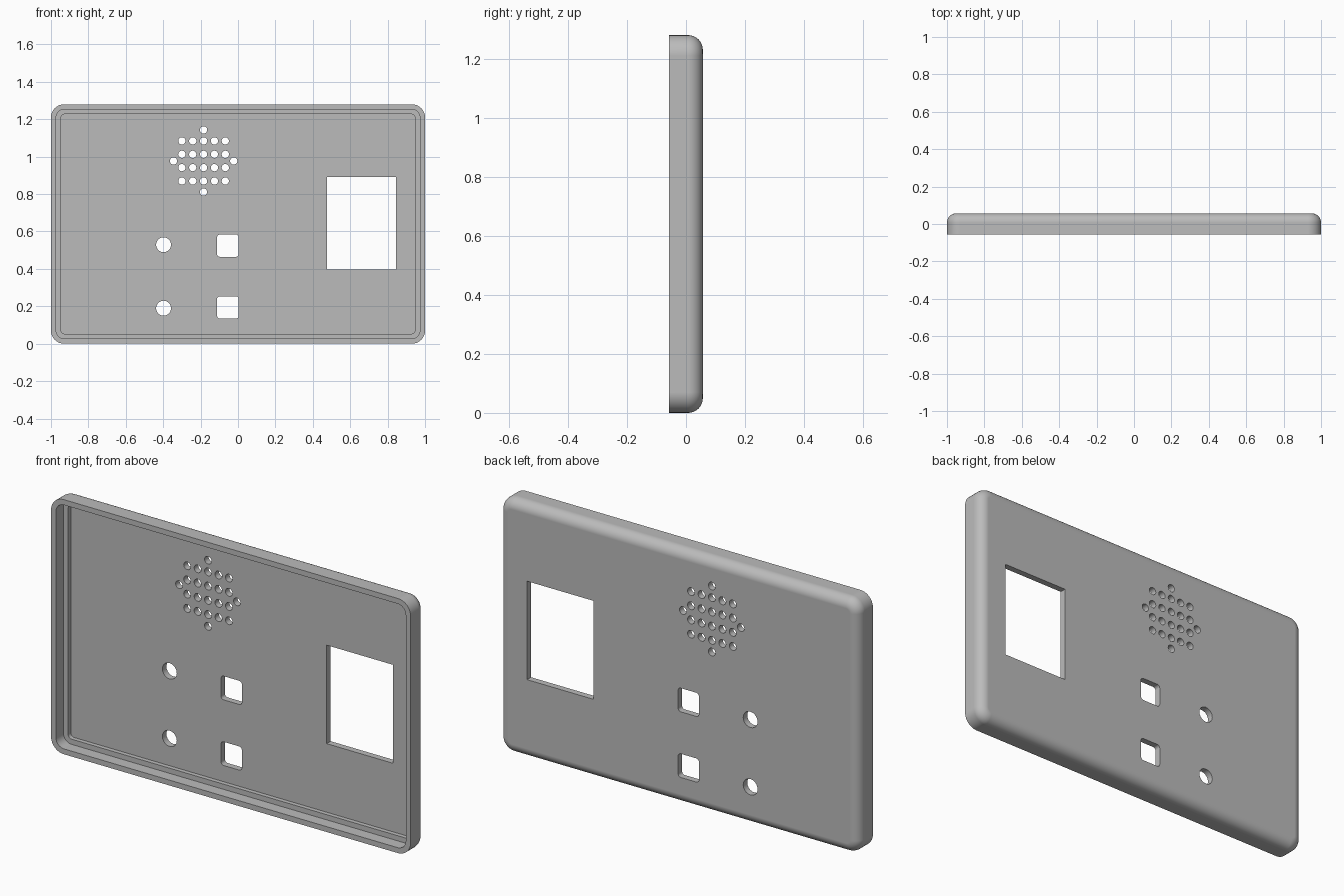
import bpy
import bmesh
from math import cos, sin, pi, radians

cube = bpy.data.objects.get("Cube")
if cube:
    bpy.data.objects.remove(cube, do_unlink=True)

WIDTH, HEIGHT, FRONT, BACK = 2.0, 1.28, -0.057, 0.057
CORNER, FILLET = 0.07, 0.05
LEDGE_Y, FLOOR_Y = 0.003, 0.025

grey = bpy.data.materials.new("plain_grey")
grey.use_nodes = True
grey.diffuse_color = (0.5, 0.5, 0.5, 1)
grey.node_tree.nodes["Principled BSDF"].inputs["Base Color"].default_value = (0.5, 0.5, 0.5, 1)


def rounded_ring(bm, x, z, w, h, r, y, steps=8):
    """Loop of vertices around a rounded rectangle in the xz plane."""
    ring = []
    for i, (sx, sz) in enumerate([(1, 1), (-1, 1), (-1, -1), (1, -1)]):
        cx, cz = x + sx * (w / 2 - r), z + sz * (h / 2 - r)
        for k in range(steps + 1 if r else 1):
            # full circles share the vertex where two corners meet
            if k == steps and 2 * r >= min(w, h):
                continue
            a = (i + k / steps) * pi / 2
            ring.append(bm.verts.new((cx + r * cos(a), y, cz + r * sin(a))))
    return ring


def loft(bm, rings):
    """Skin consecutive rings and cap both ends."""
    for a, b in zip(rings, rings[1:]):
        n = len(a)
        for i in range(n):
            j = (i + 1) % n
            bm.faces.new((a[i], a[j], b[j], b[i]))
    bm.faces.new(rings[0])
    bm.faces.new(rings[-1])


def make_object(name, bm):
    bmesh.ops.recalc_face_normals(bm, faces=bm.faces)
    mesh = bpy.data.meshes.new(name)
    bm.to_mesh(mesh)
    bm.free()
    mesh.materials.append(grey)
    obj = bpy.data.objects.new(name, mesh)
    bpy.context.collection.objects.link(obj)
    return obj


# Tray: inner floor, stepped ledge, rim, outer wall, rounded back edge
sections = [(0.053, FLOOR_Y, 0.02), (0.053, LEDGE_Y, 0.02),
            (0.027, LEDGE_Y, 0.045), (0.027, FRONT, 0.045), (0, FRONT, CORNER)]
for k in range(9):
    a = k / 8 * pi / 2
    inset = FILLET * (1 - cos(a))
    sections.append((inset, BACK - FILLET * (1 - sin(a)), CORNER - inset))
bm = bmesh.new()
loft(bm, [rounded_ring(bm, 0, HEIGHT / 2, WIDTH - 2 * i, HEIGHT - 2 * i, r, y)
          for i, y, r in sections])
case = make_object("case_panel", bm)

# Cutouts: display window, button openings, round openings, speaker grille
holes = [(0.66, 0.645, 0.369, 0.495, 0)]
for z in (0.194, 0.524):
    holes.append((-0.054, z, 0.116, 0.119, 0.015))
for z in (0.19, 0.529):
    holes.append((-0.398, z, 0.08, 0.08, 0.04))
grille_x, grille_z = -0.184, 0.977
grille = [(c * 0.058, r * 0.0715) for c in range(-2, 3) for r in (-1.5, -0.5, 0.5, 1.5)]
grille += [(0, 0.166), (0, -0.166), (0.161, 0), (-0.161, 0)]
holes += [(grille_x + x, grille_z + z, 0.039, 0.039, 0.0195) for x, z in grille]

bm = bmesh.new()
for x, z, w, h, r in holes:
    loft(bm, [rounded_ring(bm, x, z, w, h, r, y, 5) for y in (0.012, 0.08)])
cutter = make_object("hole_cutter", bm)
cutter.hide_render = True

cut = case.modifiers.new("holes", 'BOOLEAN')
cut.operation = 'DIFFERENCE'
cut.solver = 'EXACT'
cut.object = cutter

bpy.ops.object.select_all(action='DESELECT')
bpy.context.view_layer.objects.active = case
case.select_set(True)
bpy.ops.object.modifier_apply(modifier=cut.name)
bpy.data.objects.remove(cutter, do_unlink=True)

# Soft fillets, crisp rims, flat panel shading
bpy.ops.object.shade_smooth_by_angle(angle=radians(30))
weighted = case.modifiers.new("flat_panel_normals", 'WEIGHTED_NORMAL')
weighted.keep_sharp = True
